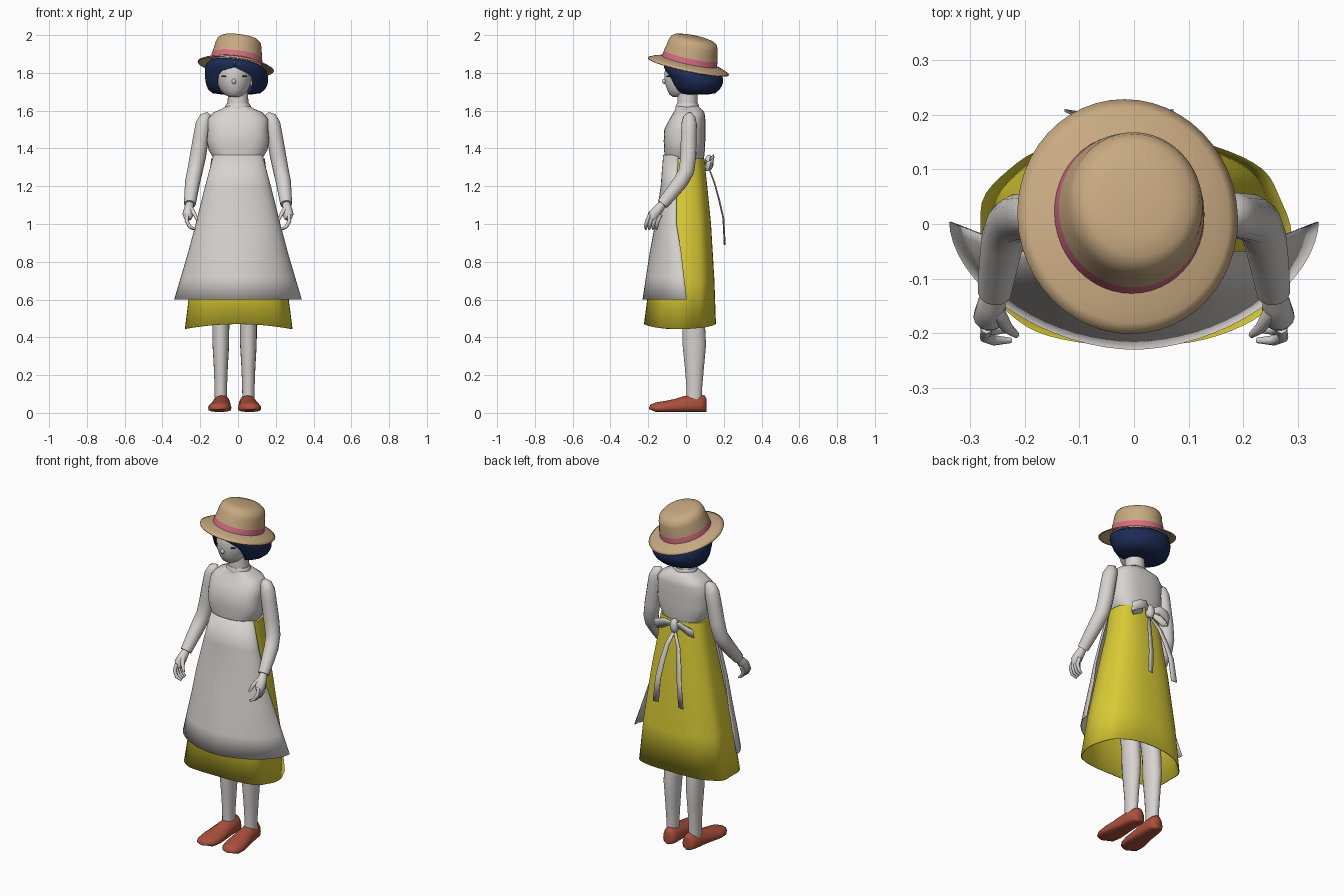
import bpy, bmesh, math
from mathutils import Vector, Matrix

if "Cube" in bpy.data.objects:
    bpy.data.objects.remove(bpy.data.objects["Cube"])


def material(name, rgb):
    m = bpy.data.materials.new(name)
    m.use_nodes = True
    m.diffuse_color = (*rgb, 1)
    m.node_tree.nodes["Principled BSDF"].inputs["Base Color"].default_value = (*rgb, 1)
    return m


WHITE = material("off white", (0.68, 0.65, 0.63))
YELLOW = material("yellow cloth", (0.70, 0.60, 0.035))
STRAW = material("straw", (0.58, 0.40, 0.22))
PINK = material("pink ribbon", (0.66, 0.15, 0.23))
NAVY = material("navy hair", (0.012, 0.025, 0.09))
RUST = material("rust leather", (0.40, 0.08, 0.045))
BLACK = material("black", (0.01, 0.01, 0.012))


def finish(name, bm, mats, thick=0, sharp=45):
    bmesh.ops.recalc_face_normals(bm, faces=bm.faces)
    me = bpy.data.meshes.new(name)
    bm.to_mesh(me)
    bm.free()
    for m in mats:
        me.materials.append(m)
    me.shade_smooth()
    me.set_sharp_from_angle(angle=math.radians(sharp))
    ob = bpy.data.objects.new(name, me)
    bpy.context.scene.collection.objects.link(ob)
    if thick:
        mod = ob.modifiers.new("thickness", "SOLIDIFY")
        mod.thickness = thick
        mod.offset = 0
    return ob


def loft(name, rings, *mats, closed=True, caps=(True, True), thick=0, rule=None, sharp=45):
    """Skin a list of point rings; rule(ring index) picks the material."""
    bm = bmesh.new()
    rows = [[bm.verts.new(p) for p in ring] for ring in rings]
    n = len(rows[0])
    for i, (a, b) in enumerate(zip(rows, rows[1:])):
        for j in range(n if closed else n - 1):
            k = (j + 1) % n
            f = bm.faces.new((a[j], a[k], b[k], b[j]))
            f.material_index = rule(i) if rule else 0
    for row, cap in zip((rows[0], rows[-1]), caps):
        if cap:
            bm.faces.new(row)
    return finish(name, bm, mats, thick, sharp)


def power(v, e):
    return math.copysign(abs(v) ** e, v)


def oval(z, rx, yf, yb, cx=0, p=2, n=40, start=0, end=2 * math.pi):
    """Level ring from front yf to back yb; angle 0 points to the front."""
    cy, ry, pts = (yf + yb) / 2, (yb - yf) / 2, []
    full = end - start > 6.28
    for i in range(n):
        t = start + (end - start) * i / (n if full else n - 1)
        pts.append(Vector((cx + rx * power(math.sin(t), 2 / p),
                           cy - ry * power(math.cos(t), 2 / p), z)))
    return pts


def tube(name, path, radii, mat, n=14):
    pts, rings = [Vector(p) for p in path], []
    for i, p in enumerate(pts):
        d = (pts[min(i + 1, len(pts) - 1)] - pts[max(i - 1, 0)]).normalized()
        u = d.cross(Vector((0, 1, 0.2))).normalized()
        v = d.cross(u)
        rings.append([p + radii[i] * (u * math.cos(a) + v * math.sin(a))
                      for a in (math.tau * k / n for k in range(n))])
    return loft(name, rings, mat, sharp=60)


def ribbon(name, path, widths, axis, mat):
    rings = [[Vector(p) + Vector(axis) * w * k for k in (-0.5, 0, 0.5)] for p, w in zip(path, widths)]
    return loft(name, rings, mat, closed=False, caps=(False, False), thick=0.005, sharp=60)


def ball(name, loc, scale, mat):
    bm = bmesh.new()
    bmesh.ops.create_uvsphere(bm, u_segments=16, v_segments=10, radius=1,
                              matrix=Matrix.Translation(loc) @ Matrix.Diagonal((*scale, 1)))
    return finish(name, bm, [mat])


# Dress: skirt, bodice, collar
skirt = [(1.345, .14, -.10, .095), (1.2, .158, -.115, .11), (1.0, .198, -.145, .13),
         (.7, .25, -.19, .148), (.455, .282, -.22, .156)]
rings = [oval(*r, p=2.5, n=64) for r in skirt]
for i, ring in enumerate(rings):
    for j, p in enumerate(ring):      # soft folds that deepen toward the hem
        fold = 1 + 0.004 * i * math.sin(9 * math.tau * j / 64)
        p.x *= fold
    if i == 4:
        for p in ring:
            p.z += 0.015 - 0.09 * p.x ** 2 / 0.28
loft("skirt", rings, YELLOW, caps=(True, False), thick=0.005)

bodice = [(1.345, .128, -.112, .095), (1.39, .155, -.116, .10), (1.44, .165, -.118, .102),
          (1.5, .16, -.115, .102), (1.555, .16, -.088, .102), (1.59, .132, -.066, .098),
          (1.61, .085, -.055, .08), (1.625, .062, -.05, .066)]
loft("bodice", [oval(*r, p=2.6) for r in bodice], WHITE, sharp=55)
loft("collar", [oval(1.605, .066, -.054, .068), oval(1.622, .07, -.056, .07),
                oval(1.638, .06, -.048, .064)], WHITE)

# Apron: open sheet wrapping the front, with flared lower corners
apron = [(1.365, .128, -.119, -.04, 2.4), (1.2, .172, -.132, -.05, 2.2), (1.0, .222, -.162, -.05, 2.1),
         (.85, .262, -.19, -.025, 2), (.72, .30, -.21, -.01, 1.9), (.6, .336, -.228, .004, 1.8)]
rings = [oval(z, w, yf, 2 * ye - yf, p=p, n=33, start=-math.pi / 2, end=math.pi / 2)
         for z, w, yf, ye, p in apron]
loft("apron", rings, WHITE, closed=False, caps=(False, False), thick=0.004)

# Bow at the back of the waist
ball("bow_knot", (-.01, .122, 1.325), (.026, .024, .042), WHITE)
for side, s in (("left", 1), ("right", -1)):
    loop = [(0, .115, 1.33), (.05, .142, 1.345), (.1, .142, 1.325), (.128, .126, 1.31),
            (.1, .108, 1.305), (.04, .104, 1.325)]
    ribbon("bow_loop_" + side, [(-.01 + s * x, y, z) for x, y, z in loop],
           [.025, .045, .055, .055, .05, .025], (0, .2, 1), WHITE)
    end = .055 if s > 0 else -.11
    tail = [(.12, 1.3), (.15, 1.22), (.175, 1.13), (.198, 1.03), (.205, .89)]
    ribbon("bow_tail_" + side, [(-.01 + (end + .01) * (i / 4) ** .6, y, z) for i, (y, z) in enumerate(tail)],
           [.018, .026, .03, .032, .034], (1, .15 * s, 0), WHITE)

# Legs and shoes
leg = [(.07, .032, .002, .085), (.14, .033, .002, .086), (.24, .037, -.006, .095), (.36, .044, -.018, .106),
       (.48, .045, -.02, .1), (.8, .058, -.06, .07)]
shoe = [(-.195, .012, .03), (-.187, .036, .045), (-.16, .055, .056), (-.11, .062, .064), (-.06, .057, .074),
        (-.01, .05, .09), (.04, .047, .097), (.08, .043, .098), (.1, .034, .092), (.108, .014, .075)]
for side, s in (("left", 1), ("right", -1)):
    cx = -.018 + s * .073
    loft("leg_" + side, [oval(*r, cx=cx, n=20) for r in leg], WHITE)
    rings = []
    for y, hw, top in shoe:
        lift = 0.005 + (0.012 if y < -.18 else 0)
        mid = lift + (top - lift) * .35
        ring = []
        for k in range(18):
            t = math.tau * k / 18
            c, v = math.cos(t), math.sin(t)
            z = mid + ((top - mid) * v if v > 0 else (mid - lift) * power(v, .5))
            ring.append((cx + hw * c - s * .07 * (y + .03), y, z))
        rings.append(ring)
    loft("shoe_" + side, rings, RUST, sharp=50)

# Arms and hands
arm = [(.155, .02, 1.585), (.17, .018, 1.567), (.183, .017, 1.53), (.192, .015, 1.48), (.212, .012, 1.36),
       (.228, .003, 1.28), (.24, -.028, 1.225), (.248, -.075, 1.165), (.255, -.125, 1.105)]
arm_r = [.012, .032, .041, .042, .043, .041, .04, .036, .031]
for side, s in (("left", 1), ("right", -1)):
    def flip(path):
        return [(s * x, y, z) for x, y, z in path]
    tube("arm_" + side, flip(arm), arm_r, WHITE)
    tube("palm_" + side, flip([(.255, -.12, 1.11), (.26, -.145, 1.08), (.265, -.17, 1.05),
                               (.265, -.18, 1.025)]), [.02, .026, .029, .018], WHITE)
    for i in range(4):
        y = -.203 + .019 * i
        tube(f"finger_{i + 1}_{side}", flip([(.27, y + .012, 1.05), (.272, y - .004, 1.015),
             (.255, y - .01, .985), (.225 + .004 * i, y - .01, .972)]), [.01, .0105, .0095, .005], WHITE, 8)
    tube("thumb_" + side, flip([(.25, -.16, 1.08), (.232, -.19, 1.055), (.215, -.203, 1.02)]),
         [.014, .011, .006], WHITE, 8)

# Neck, head and face
loft("neck", [oval(1.58, .062, -.05, .066), oval(1.64, .055, -.045, .06), oval(1.73, .052, -.045, .06)], WHITE)
head = [(1.672, .025, -.068, -.01), (1.684, .05, -.086, .03), (1.71, .074, -.1, .09), (1.75, .092, -.112, .13),
        (1.79, .097, -.115, .14), (1.84, .097, -.108, .15), (1.89, .075, -.075, .13), (1.92, .03, -.02, .08)]
loft("head", [oval(*r, cx=-.02) for r in head], WHITE, sharp=70)
ball("nose", (-.022, -.113, 1.755), (.011, .013, .014), WHITE)
for side, s in (("left", 1), ("right", -1)):
    bm = bmesh.new()
    at = Matrix.Translation((-.02 + s * .055, -.093, 1.782)) @ Matrix.Rotation(s * .72, 4, "Z")
    bmesh.ops.create_cube(bm, size=1, matrix=at @ Matrix.Diagonal((.024, .008, .007, 1)))
    finish("eye_" + side, bm, [BLACK])
    ball("ear_" + side, (-.02 + s * .095, -.01, 1.755), (.012, .02, .028), WHITE)

# Bobbed hair, open around the face; the crown follows the tilt of the hat
hair = [(1.688, .08, -.01, .12, 40), (1.694, .125, -.04, .155, 37), (1.712, .148, -.062, .175, 36),
        (1.74, .16, -.082, .187, 35), (1.77, .165, -.096, .193, 32), (1.787, .166, -.105, .194, 24),
        (1.803, .166, -.115, .194, 0), (1.832, .158, -.118, .188, 0), (1.85, .13, -.10, .16, 0)]
rings = []
for z, rx, yf, yb, gap in hair:
    g, mid = math.radians(max(gap, .2)), -.06
    ring = oval(z, rx, yf, yb, cx=-.008, n=56, start=mid + g, end=mid + math.tau - g - .001)
    k = min(1, max(0, (z - 1.72) / .08))
    for p in ring:
        p.z -= k * (.21 * (p.y - .012) + .13 * (p.x + .01))
    rings.append(ring)
loft("hair", rings, NAVY, closed=False, thick=0.004, sharp=70)

# Straw hat with ribbon band, lathed and tilted
profile = [(.202, 0), (.185, .009), (.165, .017), (.136, .026), (.131, .058), (.125, .085), (.121, .115),
           (.113, .138), (.097, .151), (.065, .158), (.02, .161)]
rings = [oval(h, r, -r * 1.08, r * 1.08, n=48) for r, h in profile]
hat = loft("hat", rings, STRAW, PINK, caps=(False, True), thick=0.006,
           rule=lambda i: int(i == 3), sharp=60)
hat.location = (-.012, .013, 1.834)
hat.rotation_euler = (math.radians(-12), math.radians(7.5), 0)
